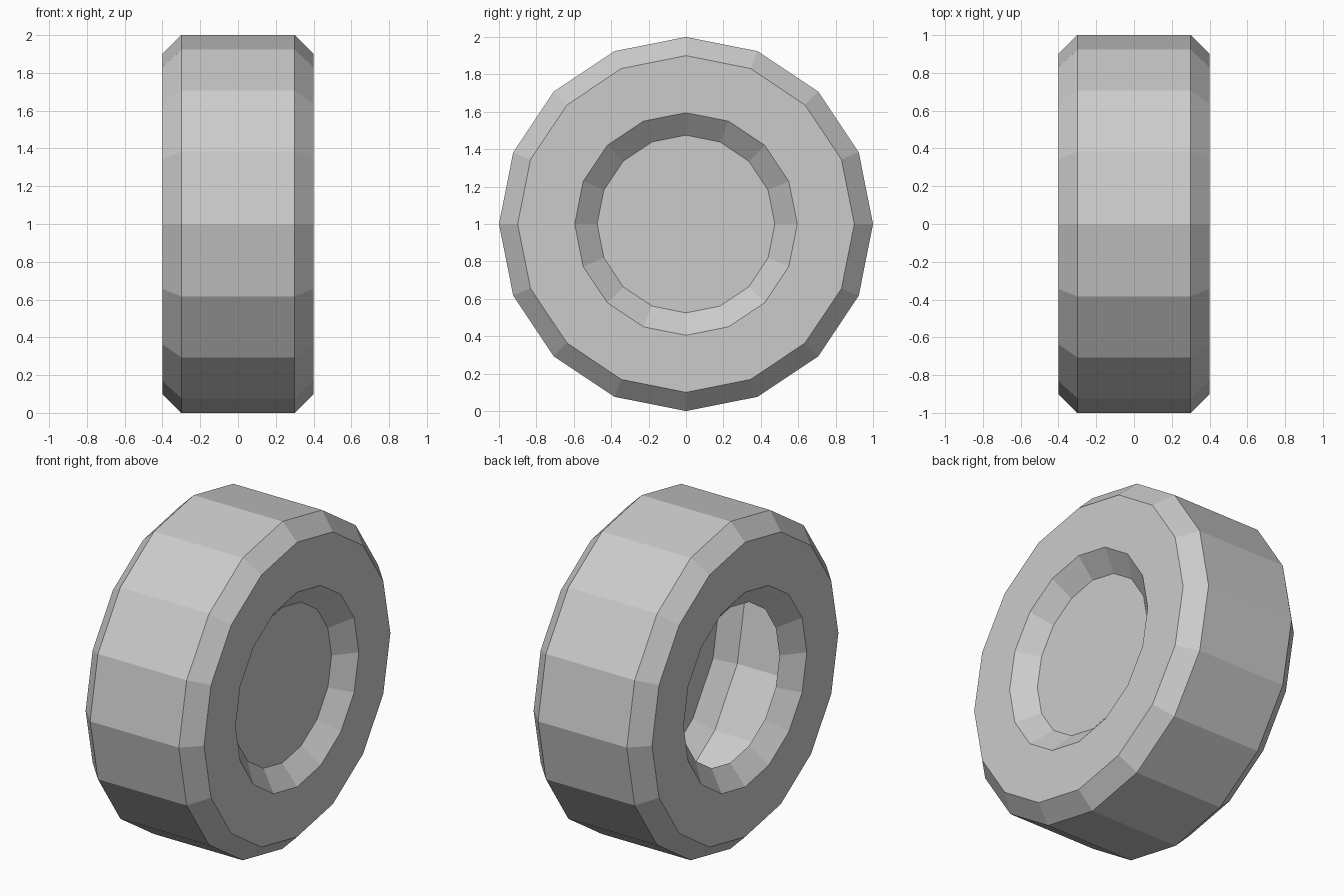
import bpy, bmesh, math

if "Cube" in bpy.data.objects:
    bpy.data.objects.remove(bpy.data.objects["Cube"])

SIDES = 16
# Half profile (x along the axle, radius): open hub on the left, capped hub on the right
PROFILE = [(-0.3, 0.475), (-0.4, 0.595), (-0.4, 0.9), (-0.3, 1.0),
           (0.3, 1.0), (0.4, 0.9), (0.4, 0.595), (0.3, 0.475)]

bm = bmesh.new()


def ring(x, r):
    angles = [2 * math.pi * i / SIDES for i in range(SIDES)]
    return [bm.verts.new((x, r * math.cos(a), 1 + r * math.sin(a))) for a in angles]


# Hollow tyre shell revolved around the x axis
rings = [ring(x, r) for x, r in PROFILE]
for a, b in zip(rings, rings[1:]):
    for i in range(SIDES):
        j = (i + 1) % SIDES
        bm.faces.new((a[i], b[i], b[j], a[j])).normal_flip()

# Hub cap closing the right side only
bm.faces.new(rings[-1])
bm.normal_update()

mesh = bpy.data.meshes.new("wheel")
bm.to_mesh(mesh)
bm.free()
wheel = bpy.data.objects.new("wheel", mesh)
bpy.context.collection.objects.link(wheel)
